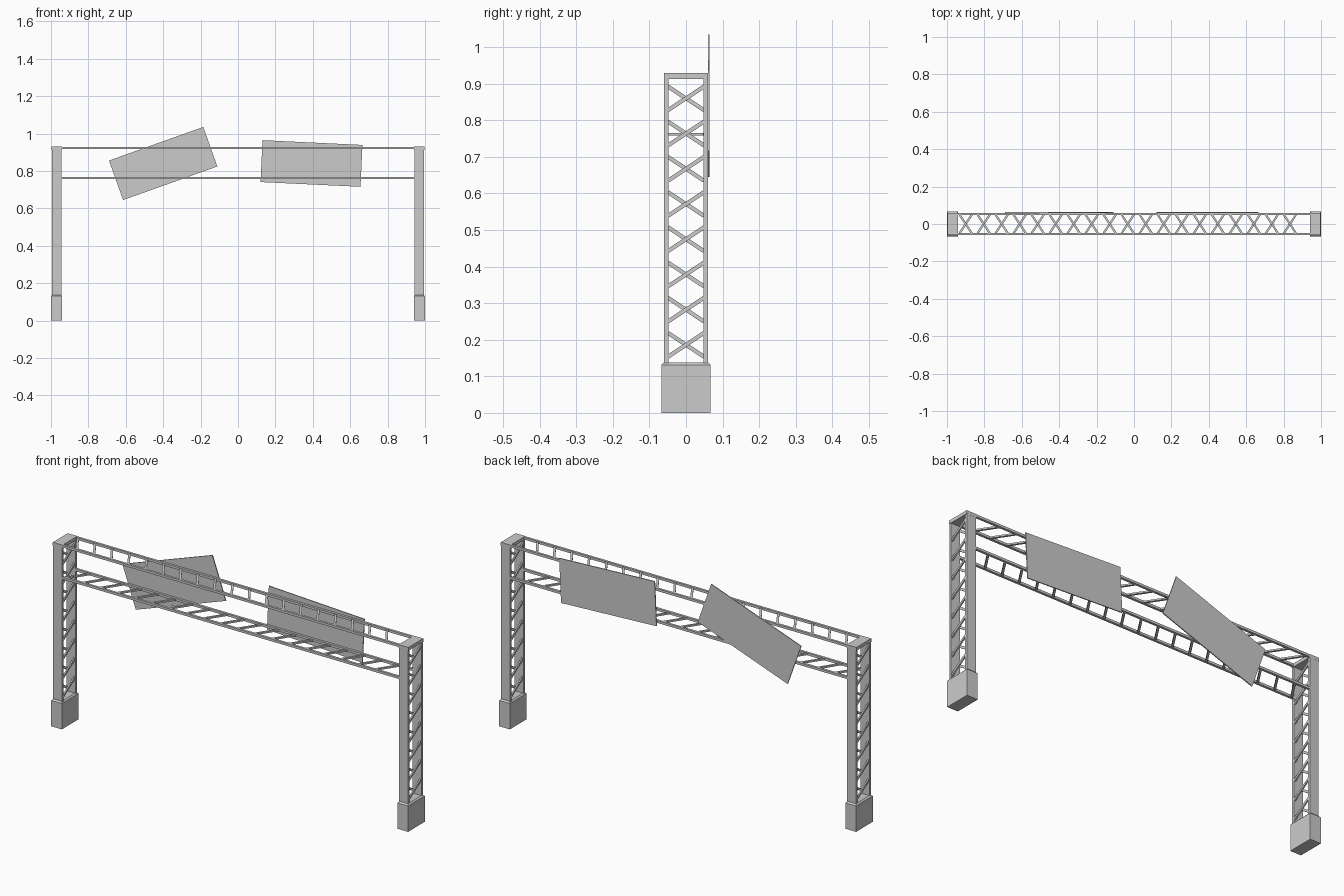
import bpy, math
from mathutils import Matrix, Vector

if "Cube" in bpy.data.objects:
    bpy.data.objects.remove(bpy.data.objects["Cube"])


def mesh_object(name, boxes):
    """One object from boxes given as (centre, size, axis, angle)."""
    corners = [(x, y, z) for x in (-.5, .5) for y in (-.5, .5) for z in (-.5, .5)]
    quads = [(0, 1, 3, 2), (4, 6, 7, 5), (0, 4, 5, 1), (2, 3, 7, 6), (0, 2, 6, 4), (1, 5, 7, 3)]
    verts, faces = [], []
    for centre, size, axis, angle in boxes:
        rot = Matrix.Rotation(angle, 3, axis)
        start = len(verts)
        for c in corners:
            verts.append(Vector(centre) + rot @ Vector([a * b for a, b in zip(c, size)]))
        faces += [[start + i for i in q] for q in quads]
    mesh = bpy.data.meshes.new(name)
    mesh.from_pydata(verts, [], faces)
    obj = bpy.data.objects.new(name, mesh)
    bpy.context.collection.objects.link(obj)
    return obj


def box(name, centre, size, axis='X', angle=0):
    return mesh_object(name, [(centre, size, axis, angle)])


STEP = 0.0963
SLOPE = math.atan2(0.066, 0.1)
BRACE = 0.118

for side, px in (("left", -0.969), ("right", 0.969)):
    # concrete footing with chamfered top
    x = math.copysign(0.97, px)
    foot = box(side + "_footing", (x, 0, 0.069), (0.06, 0.134, 0.138))
    bev = foot.modifiers.new("top_chamfer", 'BEVEL')
    bev.width = 0.007
    bev.segments = 1
    bev.limit_method = 'WEIGHT'
    weights = foot.data.attributes.new("bevel_weight_edge", 'FLOAT', 'EDGE')
    for e in foot.data.edges:
        if all(foot.data.vertices[v].co.z > 0.1 for v in e.vertices):
            weights.data[e.index].value = 1.0

    # paired uprights and cap
    mesh_object(side + "_uprights",
                [((px, s * 0.0535, 0.525), (0.05, 0.012, 0.79), 'X', 0) for s in (-1, 1)])
    box(side + "_post_cap", (px, 0, 0.9215), (0.054, 0.12, 0.017))

    # diagonal lacing, opposite slopes on the two faces
    lacing = []
    for i in range(8):
        for s in (-1, 1):
            lacing.append(((px + s * 0.02, 0, 0.186 + i * STEP),
                           (0.007, BRACE, 0.011), 'X', s * SLOPE))
    mesh_object(side + "_post_lacing", lacing)

# horizontal ladder beams with diagonal lacing
for name, z, s in (("upper", 0.9235, 1), ("lower", 0.762, -1)):
    mesh_object(name + "_beam_chords",
                [((0, k * 0.0535, z), (1.9, 0.012, 0.012), 'X', 0) for k in (-1, 1)])
    mesh_object(name + "_beam_lacing",
                [((-0.9 + i * STEP, 0, z), (0.011, BRACE, 0.008), 'Z', s * SLOPE)
                 for i in range(19)])

# tilted sign panels on the back
box("left_sign_panel", (-0.40, 0.062, 0.84), (0.535, 0.005, 0.224), 'Y', math.radians(-19.6))
box("right_sign_panel", (0.393, 0.062, 0.84), (0.535, 0.005, 0.224), 'Y', math.radians(2.7))
